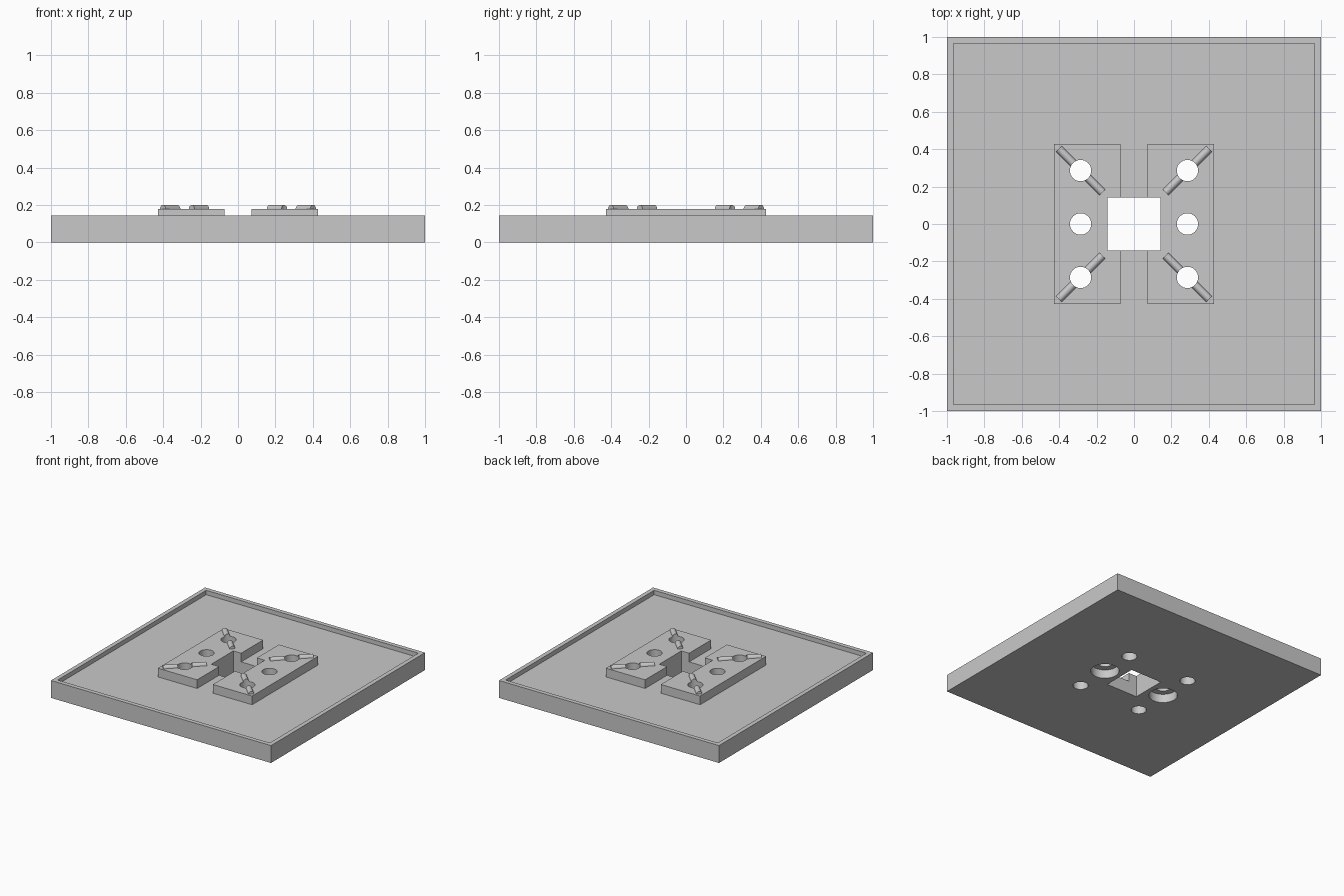
import bpy
import math

U = 2 / 56              # design module
HOLE = 8 * U            # hole offset from centre
FLOOR = 3 * U
BLOCK_TOP = 5 * U

cube = bpy.data.objects.get("Cube")
if cube:
    bpy.data.objects.remove(cube, do_unlink=True)

grey = bpy.data.materials.new("plain grey")
grey.use_nodes = True
colour = (0.584, 0.584, 0.584, 1)
grey.diffuse_color = colour
grey.node_tree.nodes["Principled BSDF"].inputs["Base Color"].default_value = colour


def finish(name):
    ob = bpy.context.object
    ob.name = name
    ob.data.materials.append(grey)
    bpy.ops.object.transform_apply(location=True, rotation=True, scale=True)
    return ob


def box(name, x, y, z):
    """Box from three (low, high) ranges."""
    ranges = (x, y, z)
    bpy.ops.mesh.primitive_cube_add(size=1, location=[(a + b) / 2 for a, b in ranges])
    bpy.context.object.scale = [b - a for a, b in ranges]
    return finish(name)


def rod(name, radius, length, location, rotation=(0, 0, 0), sides=32):
    bpy.ops.mesh.primitive_cylinder_add(vertices=sides, radius=radius, depth=length,
                                        location=location, rotation=rotation)
    return finish(name)


def combine(target, other, operation):
    """Apply a boolean and discard the helper."""
    other.hide_render = True
    mod = target.modifiers.new(operation.title(), 'BOOLEAN')
    mod.operation = operation
    mod.solver = 'EXACT'
    mod.object = other
    bpy.context.view_layer.objects.active = target
    bpy.ops.object.modifier_apply(modifier=mod.name)
    bpy.data.objects.remove(other, do_unlink=True)


# Tray with a low rim
plate = box("mounting_plate", (-1, 1), (-1, 1), (0, 4 * U))
inner = 1 - U
combine(plate, box("tray_recess", (-inner, inner), (-inner, inner), (FLOOR, 1)), 'DIFFERENCE')

# Raised blocks with diagonal half-round ridges
for side in (-1, 1):
    xs = sorted((side * 2 * U, side * 12 * U))
    combine(plate, box("raised_block", xs, (-12 * U, 12 * U), (FLOOR - U / 2, BLOCK_TOP)), 'UNION')
for sx in (-1, 1):
    for sy in (-1, 1):
        ridge = rod("diagonal_ridge", 0.6 * U, 9.2 * U,
                    (sx * HOLE, sy * HOLE, BLOCK_TOP),
                    (0, math.pi / 2, sx * sy * math.pi / 4), 16)
        combine(plate, ridge, 'UNION')

# Square centre opening, pin holes and underside counterbores
combine(plate, box("centre_cutter", (-4 * U, 4 * U), (-4 * U, 4 * U), (-1, 1)), 'DIFFERENCE')
for sx in (-1, 1):
    for row in (-1, 0, 1):
        combine(plate, rod("hole_cutter", 1.6 * U, 2, (sx * HOLE, row * HOLE, 0)), 'DIFFERENCE')
    combine(plate, rod("counterbore_cutter", 3 * U, 4 * U, (sx * HOLE, 0, 0)), 'DIFFERENCE')

# Smooth curved walls, crisp edges
bpy.ops.object.select_all(action='DESELECT')
plate.select_set(True)
bpy.context.view_layer.objects.active = plate
bpy.ops.object.shade_smooth_by_angle(angle=math.radians(30))
